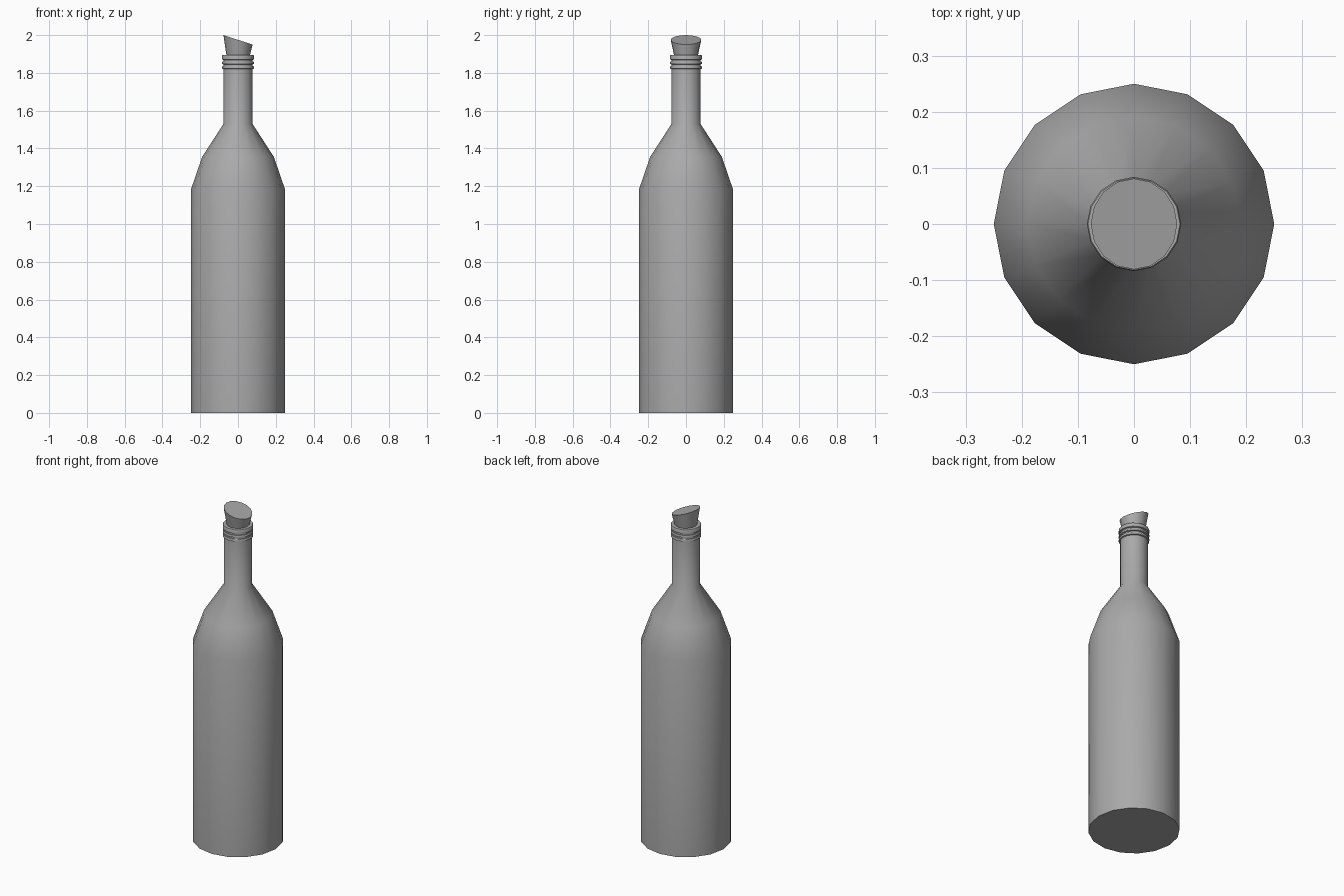
import bpy
import bmesh
from math import cos, sin, pi, radians
from mathutils import Matrix

SIDES = 16

cube = bpy.data.objects.get("Cube")
if cube:
    bpy.data.objects.remove(cube, do_unlink=True)

grey = bpy.data.materials.new("plain grey")
grey.use_nodes = True
colour = (0.4, 0.4, 0.4, 1)
grey.diffuse_color = colour
grey.node_tree.nodes["Principled BSDF"].inputs["Base Color"].default_value = colour


def lathe(name, profile, tilt_top=0):
    """Turn (radius, height) points around z, capped at both ends."""
    bm = bmesh.new()
    rings = []
    for r, z in profile:
        rings.append([bm.verts.new((r * cos(2 * pi * i / SIDES),
                                    r * sin(2 * pi * i / SIDES), z))
                      for i in range(SIDES)])
    for low, high in zip(rings, rings[1:]):
        for i in range(SIDES):
            j = (i + 1) % SIDES
            bm.faces.new((low[i], low[j], high[j], high[i]))
    bm.faces.new(rings[0][::-1])
    bm.faces.new(rings[-1])
    if tilt_top:
        bmesh.ops.rotate(bm, verts=rings[-1], cent=(0, 0, profile[-1][1]),
                         matrix=Matrix.Rotation(tilt_top, 3, "Y"))
    bmesh.ops.recalc_face_normals(bm, faces=bm.faces)
    mesh = bpy.data.meshes.new(name)
    bm.to_mesh(mesh)
    bm.free()
    obj = bpy.data.objects.new(name, mesh)
    bpy.context.collection.objects.link(obj)
    mesh.materials.append(grey)
    bpy.ops.object.select_all(action="DESELECT")
    obj.select_set(True)
    bpy.context.view_layer.objects.active = obj
    bpy.ops.object.shade_smooth_by_angle(angle=radians(40))
    return obj


# Body, shoulder and neck in one turned shape
lathe("bottle", [(0.25, 0), (0.25, 1.18), (0.19, 1.355),
                 (0.077, 1.53), (0.077, 1.892)])

# Raised bands around the mouth
for name, bottom, top in (("lower_neck_ring", 1.82, 1.837),
                          ("upper_neck_ring", 1.845, 1.86),
                          ("mouth_rim", 1.868, 1.894)):
    lathe(name, [(0.077, bottom), (0.084, bottom + 0.003),
                 (0.084, top - 0.003), (0.082, top)])

# Stopper with a slanted top
lathe("cork", [(0.058, 1.87), (0.081, 1.975)], radians(18))
